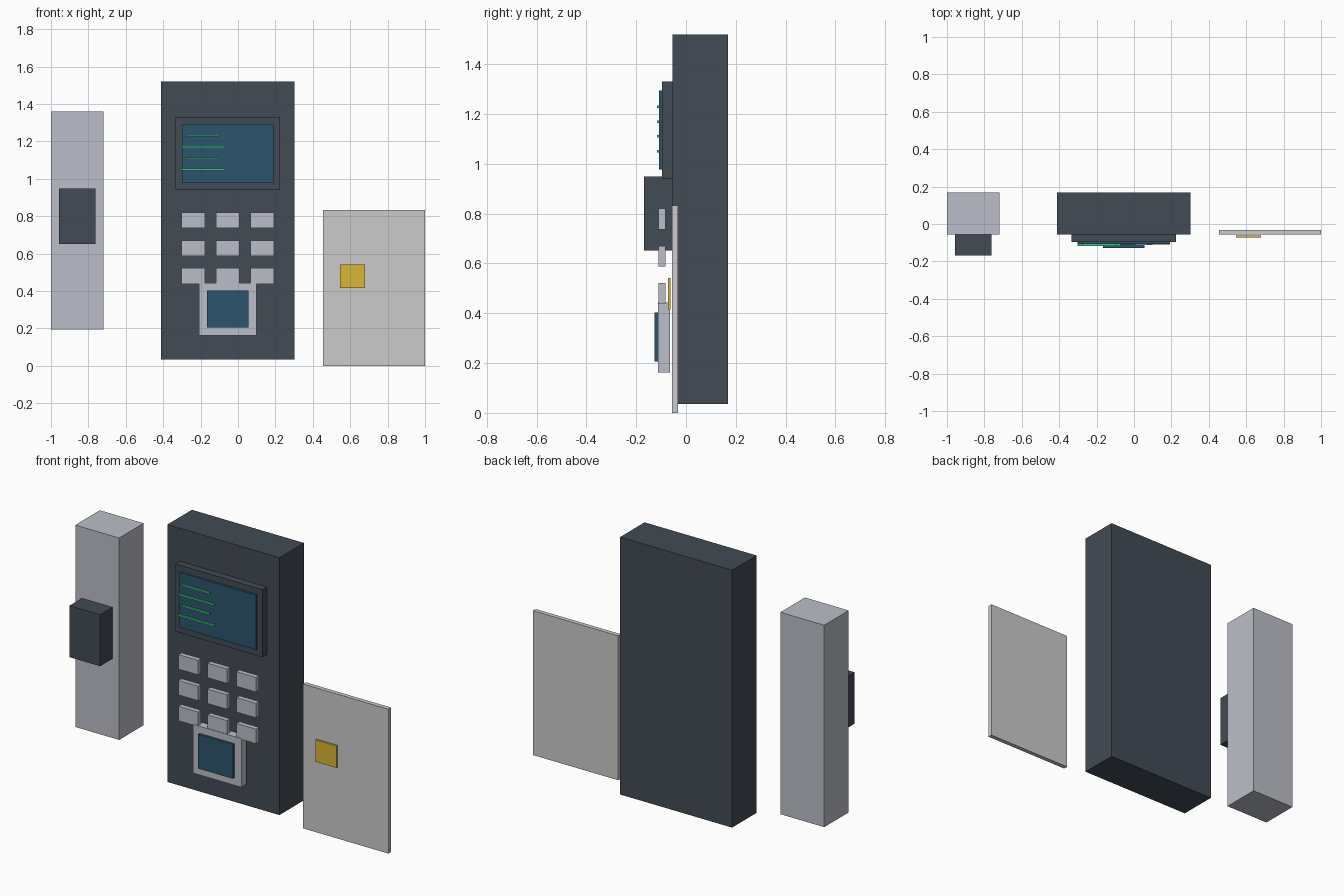
import bpy
import bmesh

if "Cube" in bpy.data.objects:
    bpy.data.objects.remove(bpy.data.objects["Cube"])


def material(name, rgb):
    m = bpy.data.materials.new(name)
    m.diffuse_color = (*rgb, 1.0)
    m.use_nodes = True
    m.node_tree.nodes["Principled BSDF"].inputs["Base Color"].default_value = m.diffuse_color
    return m


DARK = material("dark_casing", (0.055, 0.07, 0.09))
LIGHT = material("light_metal", (0.50, 0.52, 0.58))
CARD = material("card_plastic", (0.65, 0.65, 0.66))
BLUE = material("blue_glass", (0.025, 0.09, 0.15))
GREEN = material("green_display", (0.04, 0.60, 0.25))
GOLD = material("gold_contact", (0.70, 0.47, 0.04))


def box(name, x, y, z, mat):
    """Axis-aligned block given its (min, max) range on each axis."""
    bm = bmesh.new()
    bmesh.ops.create_cube(bm, size=1.0)
    for v in bm.verts:
        v.co = [lo + (c + 0.5) * (hi - lo) for c, (lo, hi) in zip(v.co, (x, y, z))]
    mesh = bpy.data.meshes.new(name)
    bm.to_mesh(mesh)
    bm.free()
    mesh.materials.append(mat)
    obj = bpy.data.objects.new(name, mesh)
    bpy.context.collection.objects.link(obj)
    return obj


# Main terminal housing
box("terminal_body", (-0.412, 0.303), (-0.055, 0.168), (0.035, 1.52), DARK)

# Display: bezel, glass and glowing readout lines
box("screen_bezel", (-0.333, 0.224), (-0.096, -0.055), (0.94, 1.33), DARK)
box("screen_glass", (-0.30, 0.19), (-0.108, -0.09), (0.978, 1.294), BLUE)
for i in range(4):
    z = 1.23 - 0.06 * i
    x = (-0.277, -0.10) if i % 2 == 0 else (-0.302, -0.072)
    box(f"readout_line_{i + 1}", x, (-0.117, -0.107), (z - 0.005, z + 0.005), GREEN)

# Keypad, three by three
for row in range(3):
    for col in range(3):
        x, z = -0.24 + 0.185 * col, 0.778 - 0.149 * row
        box(f"key_{row * 3 + col + 1}", (x - 0.0625, x + 0.0625),
            (-0.11, -0.082), (z - 0.042, z + 0.042), LIGHT)

# Fingerprint reader
box("reader_frame", (-0.209, 0.10), (-0.113, -0.065), (0.163, 0.444), LIGHT)
box("reader_pad", (-0.165, 0.056), (-0.127, -0.112), (0.206, 0.404), BLUE)

# Door lock with its bolt
box("lock_housing", (-1.0, -0.72), (-0.055, 0.168), (0.195, 1.36), LIGHT)
box("lock_bolt", (-0.958, -0.763), (-0.168, -0.055), (0.652, 0.949), DARK)

# Access card with contact chip
box("access_card", (0.455, 1.0), (-0.057, -0.032), (0.0, 0.833), CARD)
box("card_chip", (0.545, 0.68), (-0.073, -0.062), (0.415, 0.541), GOLD)
